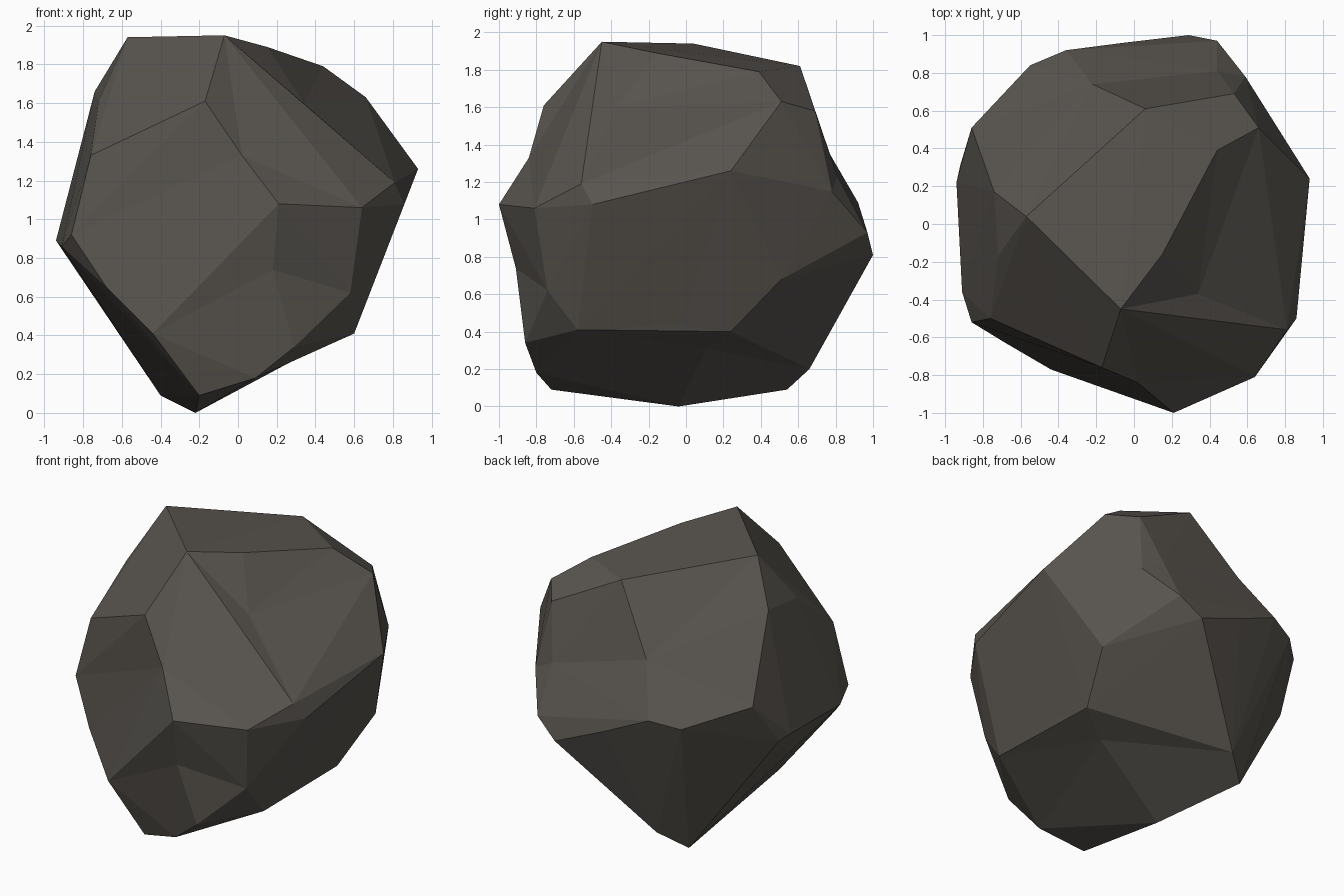
import bpy, bmesh
from mathutils import Vector

# Corners of the chipped boulder
ridge = [
    (-.07, -.45, 1.95), (-.57, .04, 1.94), (.15, -.16, 1.89), (.44, .39, 1.79),
    (.06, .61, 1.82), (.66, .51, 1.63), (.53, .69, 1.58),
    (-.74, .17, 1.66), (-.72, -.17, 1.61), (-.17, -.76, 1.61), (-.76, -.50, 1.33),
    (.93, .24, 1.26), (.81, -.56, 1.19), (.86, -.50, 1.08),
    (.64, -.81, 1.06), (.21, -1.0, 1.08), (-.86, .51, 1.16), (-.55, .84, 1.05),
    (-.36, .92, 1.09), (-.05, .96, .95), (.29, 1.0, .81), (.44, .97, .93),
    (.59, .78, 1.15), (-.92, .31, .87), (-.94, .22, .89), (-.91, -.36, .86),
    (-.86, -.52, .92), (-.68, -.63, .65), (-.44, -.77, .41),
    (.68, .51, .68), (.58, .24, .40), (.60, -.02, .44), (.60, -.58, .41),
    (.29, -.86, .34), (.09, -.80, .18), (-.20, -.72, .09), (-.22, -.04, 0),
    (-.40, .54, .09), (-.24, .66, .20),
]
# Shallow dents between the corners
dents = [
    (.18, -.91, .74), (.58, -.74, .62), (.02, -.84, 1.33),
    (.44, .81, 1.23), (-.22, .74, 1.40), (.36, .11, .31), (.34, -.37, 1.6),
]

centre = Vector((0, 0, .95))
bm = bmesh.new()
rest = {}


def add_corner(p, lift):
    # Lift the corner a little so the hull keeps it, remember its true place
    p = Vector(p)
    d = p - centre
    v = bm.verts.new(centre + d * lift(d.length))
    rest[v] = p


for p in ridge:
    add_corner(p, lambda r: .95 + .05 / r)
for p in dents:
    add_corner(p, lambda r: 1.02 + .05 / r)

# Faceted skin, then settle every corner into place
bmesh.ops.convex_hull(bm, input=list(bm.verts))
for v in list(bm.verts):
    if v.link_faces:
        v.co = rest[v]
    else:
        bm.verts.remove(v)
bmesh.ops.recalc_face_normals(bm, faces=list(bm.faces))

mesh = bpy.data.meshes.new("boulder")
bm.to_mesh(mesh)
bm.free()
stone = bpy.data.materials.new("dark_grey_stone")
stone.diffuse_color = (.098, .089, .077, 1)
mesh.materials.append(stone)
boulder = bpy.data.objects.new("boulder", mesh)
bpy.context.collection.objects.link(boulder)
